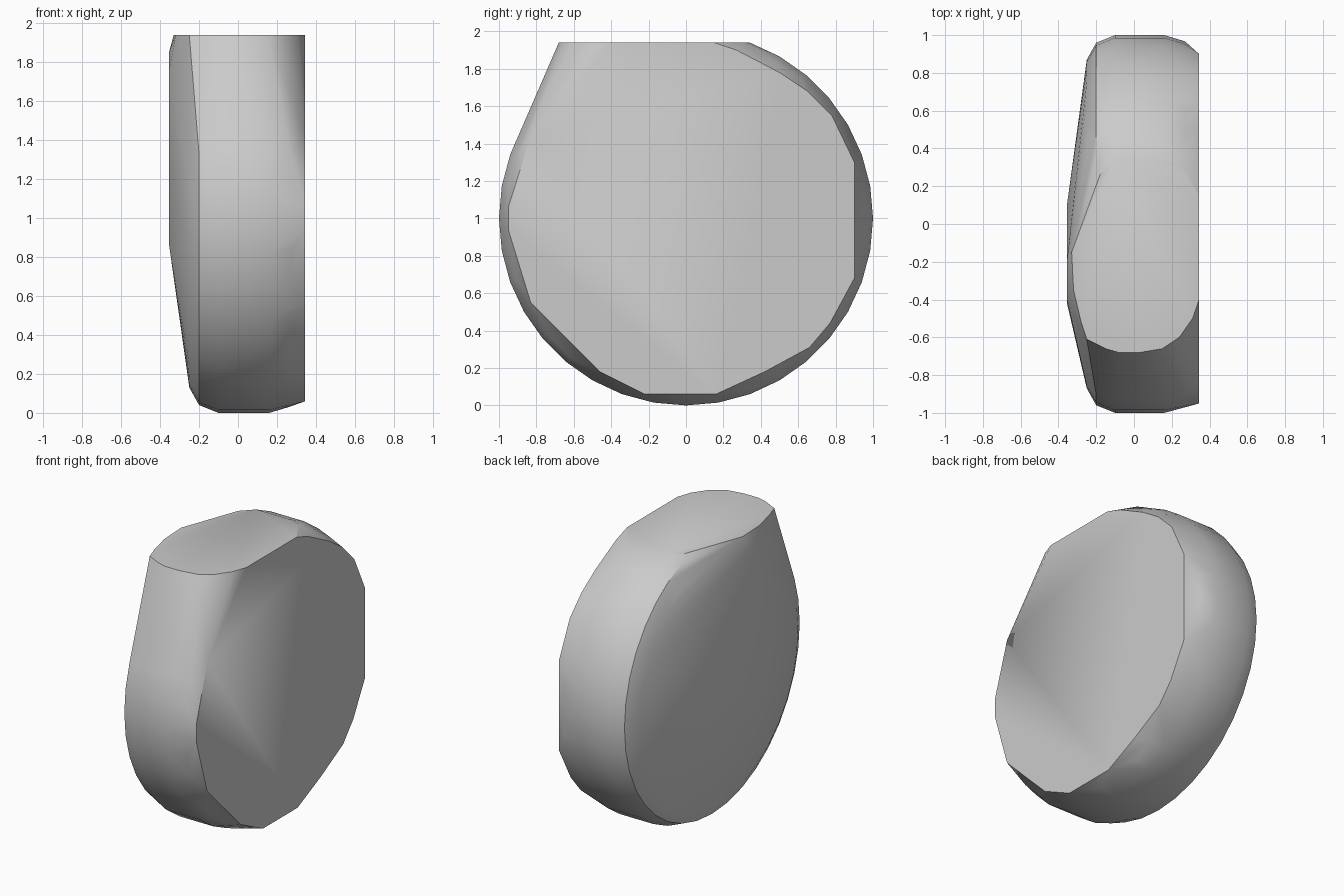
import bpy
import bmesh
from math import radians, sin, cos

default_cube = bpy.data.objects.get("Cube")
if default_cube:
    bpy.data.objects.remove(default_cube, do_unlink=True)

TOP = 1.94
SIDE = 0.345
BULGE = -0.355


def flat_material(name, value):
    material = bpy.data.materials.new(name)
    material.use_nodes = True
    colour = (value, value, value, 1)
    material.diffuse_color = colour
    shader = next(n for n in material.node_tree.nodes if n.type == "BSDF_PRINCIPLED")
    shader.inputs["Base Color"].default_value = colour
    return material


def ring(x, radius, start=70, end=-200, step=10):
    """Open arc around the body axis, leaving out the flattened top."""
    angles = [radians(a) for a in range(start, end - 1, -step)]
    return [(x, radius * cos(a), min(TOP, 1 + radius * sin(a))) for a in angles]


# Outline of the flat left side, as (y, z)
side_outline = [
    (-0.4, TOP), (0.15, TOP), (0.27, 1.9), (0.5, 1.78), (0.65, 1.68),
    (0.78, 1.55), (0.9, 1.3), (0.9, 0.68), (0.77, 0.44), (0.66, 0.31),
    (0.42, 0.18), (0.16, 0.06), (-0.22, 0.06), (-0.46, 0.18),
    (-0.83, 0.55), (-0.95, 0.94), (-0.95, 1.06), (-0.83, 1.44),
]

# Outline of the flat top, as (x, y)
top_outline = [
    (-0.33, -0.15), (-0.32, -0.35), (-0.28, -0.52), (-0.25, -0.61),
    (-0.15, -0.66), (-0.08, -0.68), (0.03, -0.68), (0.15, -0.66),
    (0.24, -0.6), (0.31, -0.5), (0.24, 0.32), (0.1, 0.33), (-0.18, 0.26),
]

# Highest area of the bulging right side, as (y, z)
bulge_outline = [
    (-0.4, 1.75), (-0.2, 1.85), (0.1, 1.1), (0, 0.87), (-0.35, 0.87), (-0.42, 1.3),
]

points = [(SIDE, y, z) for y, z in side_outline]
points += [(x, y, TOP) for x, y in top_outline]
points += [(BULGE, y, z) for y, z in bulge_outline]

# Rounded rim, from the bulging side across to the flat side
points += ring(-0.25, 0.87, start=60, end=-190)
points += ring(-0.2, 0.96)
points += ring(-0.1, 1)
points += ring(0.16, 1)
points += ring(0.27, 0.967)

# Wrap the outlines into one solid body
bm = bmesh.new()
for point in points:
    bm.verts.new(point)
hull = bmesh.ops.convex_hull(bm, input=bm.verts)
unused = {v for v in hull["geom_interior"] + hull["geom_unused"]
          if isinstance(v, bmesh.types.BMVert)}
bmesh.ops.delete(bm, geom=list(unused), context="VERTS")
bmesh.ops.dissolve_limit(bm, angle_limit=radians(1), verts=bm.verts, edges=bm.edges)
bmesh.ops.recalc_face_normals(bm, faces=bm.faces)

mesh = bpy.data.meshes.new("rounded_body")
bm.to_mesh(mesh)
bm.free()
mesh.materials.append(flat_material("light grey", 0.6))

body = bpy.data.objects.new("rounded_body", mesh)
bpy.context.collection.objects.link(body)
bpy.ops.object.select_all(action="DESELECT")
body.select_set(True)
bpy.context.view_layer.objects.active = body
bpy.ops.object.shade_smooth_by_angle(angle=radians(30))
